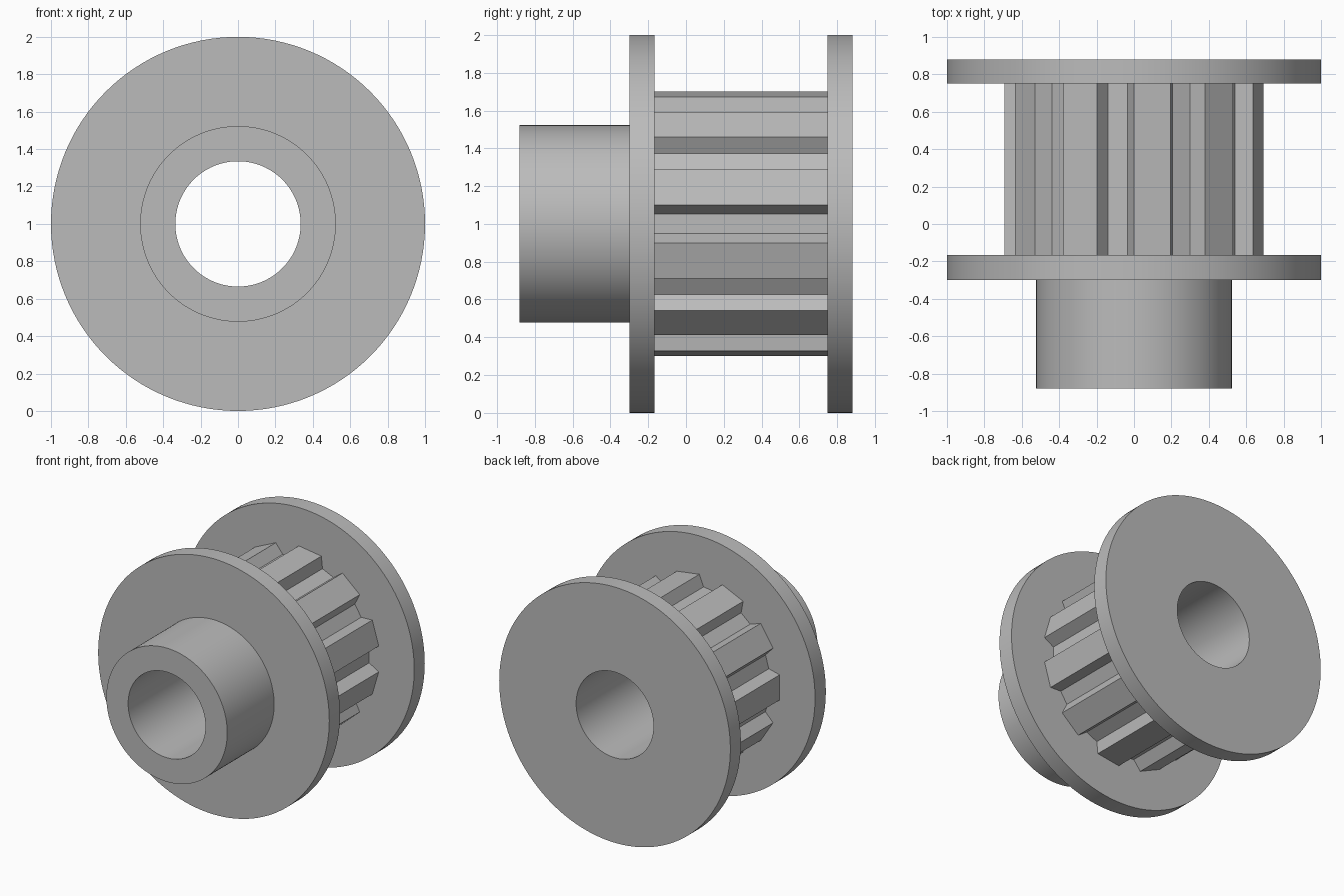
import bpy, bmesh, math

cube = bpy.data.objects.get("Cube")
if cube:
    bpy.data.objects.remove(cube, do_unlink=True)

# Single plain metal colour
GREY = (0.5, 0.5, 0.5, 1.0)
metal = bpy.data.materials.new("grey_metal")
metal.use_nodes = True
metal.diffuse_color = GREY
metal.node_tree.nodes["Principled BSDF"].inputs["Base Color"].default_value = GREY

CENTRE_Z = 1.0
BORE = 0.335
TEETH = 11


def circle(radius, count=128):
    return [(radius * math.cos(math.tau * i / count),
             radius * math.sin(math.tau * i / count)) for i in range(count)]


def toothed_outline(tip=0.70, root=0.61, land=math.radians(8.1), root_half=0.052):
    """Flat-topped teeth with sloping flanks and flat roots; a gap faces +x."""
    points = []
    pitch = math.tau / TEETH
    for i in range(TEETH):
        gap = i * pitch
        c, s = math.cos(gap), math.sin(gap)
        for t in (-root_half, root_half):
            points.append((root * c - t * s, root * s + t * c))
        for a in (gap + pitch / 2 - land, gap + pitch / 2 + land):
            points.append((tip * math.cos(a), tip * math.sin(a)))
    return points


def bored_part(name, outline, y0, y1):
    """Extrude an outline with a round bore along y."""
    bm = bmesh.new()
    edges = []
    for loop in (outline, circle(BORE, 96)):
        verts = [bm.verts.new((x, y0, z + CENTRE_Z)) for x, z in loop]
        edges += [bm.edges.new((v, verts[i - 1])) for i, v in enumerate(verts)]
    bmesh.ops.triangle_fill(bm, edges=edges, use_beauty=True)
    result = bmesh.ops.extrude_face_region(bm, geom=bm.faces[:], use_keep_orig=True)
    moved = [g for g in result["geom"] if isinstance(g, bmesh.types.BMVert)]
    bmesh.ops.translate(bm, verts=moved, vec=(0, y1 - y0, 0))
    bmesh.ops.recalc_face_normals(bm, faces=bm.faces[:])
    mesh = bpy.data.meshes.new(name)
    bm.to_mesh(mesh)
    bm.free()
    mesh.materials.append(metal)
    obj = bpy.data.objects.new(name, mesh)
    bpy.context.collection.objects.link(obj)
    bpy.ops.object.select_all(action="DESELECT")
    obj.select_set(True)
    bpy.context.view_layer.objects.active = obj
    bpy.ops.object.shade_smooth_by_angle(angle=math.radians(25))
    return obj


# Hub, two flanges and the toothed drum between them
bored_part("hub", circle(0.523), -0.88, -0.30)
bored_part("front_flange", circle(1.0), -0.30, -0.167)
bored_part("toothed_drum", toothed_outline(), -0.167, 0.75)
bored_part("back_flange", circle(1.0), 0.75, 0.88)
